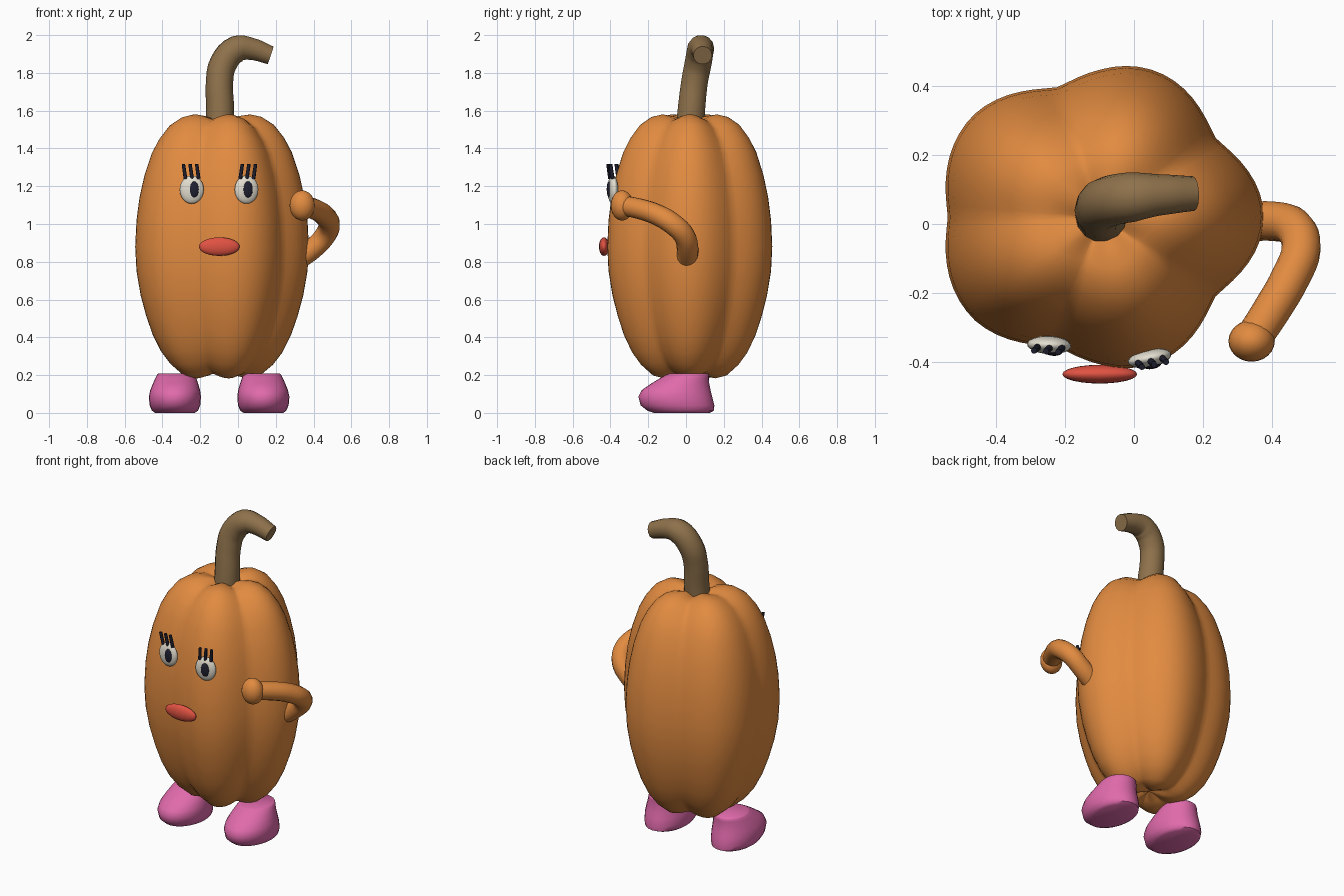
import bpy, bmesh, math
from mathutils import Matrix

if "Cube" in bpy.data.objects:
    bpy.data.objects.remove(bpy.data.objects["Cube"])


def material(name, rgb):
    m = bpy.data.materials.new(name)
    m.diffuse_color = (*rgb, 1)
    m.use_nodes = True
    m.node_tree.nodes["Principled BSDF"].inputs["Base Color"].default_value = m.diffuse_color
    return m


ORANGE = material("pumpkin orange", (0.76, 0.26, 0.052))
BROWN = material("stem brown", (0.27, 0.165, 0.07))
PINK = material("boot pink", (0.75, 0.145, 0.41))
WHITE = material("eye white", (0.77, 0.73, 0.63))
NAVY = material("dark navy", (0.014, 0.014, 0.03))
RED = material("lip red", (0.75, 0.085, 0.055))
CX, CY = -0.095, 0.02          # axis of the pumpkin


def finish(ob, mat, angle=50):
    ob.data.materials.clear()
    ob.data.materials.append(mat)
    bpy.ops.object.select_all(action='DESELECT')
    ob.select_set(True)
    bpy.context.view_layer.objects.active = ob
    bpy.ops.object.shade_smooth_by_angle(angle=math.radians(angle))
    return ob


def loft(name, rings, mat, angle=50):
    """Skin a stack of closed rings and cap both ends."""
    bm = bmesh.new()
    loops = [[bm.verts.new(p) for p in ring] for ring in rings]
    n = len(loops[0])
    for a, b in zip(loops, loops[1:]):
        for i in range(n):
            j = (i + 1) % n
            bm.faces.new((a[i], a[j], b[j], b[i]))
    bm.faces.new(loops[0][::-1])
    bm.faces.new(loops[-1])
    bmesh.ops.recalc_face_normals(bm, faces=bm.faces)
    me = bpy.data.meshes.new(name)
    bm.to_mesh(me)
    bm.free()
    ob = bpy.data.objects.new(name, me)
    bpy.context.collection.objects.link(ob)
    return finish(ob, mat, angle)


def ellipsoid(name, loc, size, mat, turn=0, segs=24):
    bpy.ops.mesh.primitive_uv_sphere_add(segments=segs, ring_count=segs // 2, radius=1)
    ob = bpy.context.object
    ob.name = name
    ob.data.transform(Matrix.Translation(loc) @ Matrix.Rotation(turn, 4, 'Z')
                      @ Matrix.Diagonal((*size, 1)))
    return finish(ob, mat, 180)


def tube(name, points, mat, resolution=5, steps=4):
    """Swept round tube through (x, y, z, radius) points."""
    cu = bpy.data.curves.new(name, 'CURVE')
    cu.dimensions = '3D'
    cu.bevel_depth = 1
    cu.bevel_resolution = resolution
    cu.resolution_u = steps
    cu.use_fill_caps = True
    sp = cu.splines.new('BEZIER')
    sp.bezier_points.add(len(points) - 1)
    for bp, (x, y, z, r) in zip(sp.bezier_points, points):
        bp.co = (x, y, z)
        bp.radius = r
        bp.handle_left_type = bp.handle_right_type = 'AUTO'
    ob = bpy.data.objects.new(name, cu)
    bpy.context.collection.objects.link(ob)
    bpy.ops.object.select_all(action='DESELECT')
    ob.select_set(True)
    bpy.context.view_layer.objects.active = ob
    bpy.ops.object.convert(target='MESH')
    return finish(bpy.context.object, mat)


# Pumpkin body: five lobes, grooves deepening slightly toward the poles
profile = [(0.01, 0.225), (0.08, 0.197), (0.15, 0.183), (0.21, 0.197), (0.28, 0.255),
           (0.33, 0.32), (0.375, 0.41), (0.41, 0.51), (0.44, 0.62), (0.463, 0.75),
           (0.47, 0.88), (0.463, 1.02), (0.447, 1.14), (0.42, 1.26), (0.38, 1.38),
           (0.34, 1.455), (0.285, 1.525), (0.22, 1.567), (0.16, 1.58), (0.09, 1.57),
           (0.01, 1.545)]
rings = []
for r, z in profile:
    pole = abs(z - 0.88) / 0.7
    ring = []
    for i in range(80):
        a = math.tau * i / 80
        c, s = math.cos(a), math.sin(a)
        left = max(0, -c)
        groove = 1 - abs(math.cos(2.5 * a)) ** 1.3
        if c < -0.75:
            groove *= 0.65          # shallower groove on the left side
        k = r * (1 - groove * (0.13 + 0.06 * pole ** 3))
        ring.append((CX + k * c * (1 + 0.03 * left),
                     CY + k * s * (0.953 + 0.037 * left),
                     z + (0.88 - z) * 0.035 * groove * pole ** 2))
    rings.append(ring)
loft("pumpkin_body", rings, ORANGE, 80)

# Bent stem
tube("stem", [(-0.095, 0.02, 1.50, 0.076), (-0.095, 0.03, 1.62, 0.074),
              (-0.098, 0.045, 1.75, 0.072), (-0.078, 0.064, 1.85, 0.073),
              (-0.005, 0.078, 1.927, 0.072), (0.07, 0.084, 1.927, 0.06),
              (0.172, 0.088, 1.893, 0.05)], BROWN)

# Single bent arm with a round hand
tube("arm", [(0.32, 0.005, 0.815, 0.057), (0.40, 0.008, 0.873, 0.057),
             (0.462, -0.01, 0.94, 0.057), (0.483, -0.07, 1.00, 0.057),
             (0.452, -0.155, 1.05, 0.056), (0.40, -0.245, 1.08, 0.055),
             (0.345, -0.33, 1.098, 0.053)], ORANGE)
ellipsoid("hand", (0.34, -0.338, 1.098), (0.067, 0.06, 0.08), ORANGE)

# Boots: (height, front y, back y, half width)
boot = [(0, -0.17, 0.125, 0.105), (0.012, -0.205, 0.148, 0.122), (0.04, -0.24, 0.15, 0.134),
        (0.085, -0.252, 0.139, 0.138), (0.12, -0.235, 0.13, 0.132), (0.155, -0.185, 0.123, 0.12),
        (0.185, -0.135, 0.122, 0.108), (0.202, -0.105, 0.122, 0.1), (0.208, -0.09, 0.115, 0.094)]
for side, label in ((-1, "left"), (1, "right")):
    rings = []
    for z, y0, y1, w in boot:
        mid, half = (y0 + y1) / 2, (y1 - y0) / 2
        x0 = -0.1 + side * (0.234 - 0.06 * max(0, z - 0.1))
        rings.append([(x0 + w * math.cos(math.tau * i / 28),
                       mid + half * math.sin(math.tau * i / 28), z) for i in range(28)])
    loft(label + "_boot", rings, PINK)

# Eyes with pupils and three lashes each
for label, x, y, turn, px in (("left", -0.245, -0.35, -0.05, 0.012),
                              ("right", 0.045, -0.388, 0.2, 0.008)):
    ellipsoid(label + "_eye", (x, y, 1.182), (0.064, 0.026, 0.075), WHITE, turn)
    ellipsoid(label + "_pupil", (x + px, y - 0.02, 1.183), (0.026, 0.011, 0.043), NAVY, turn, 16)
    for i in (-1, 0, 1):
        lx = x + i * 0.035
        ly = y - 0.012 + i * 0.035 * math.tan(turn)
        lean = -0.009 if x < 0 else 0.013
        tube(f"{label}_lash_{i + 2}", [(lx + 0.002, ly + 0.005, 1.24, 0.01),
                                       (lx + lean, ly - 0.006, 1.317, 0.009)], NAVY, 2, 1)

# Lips
ellipsoid("lips", (-0.099, -0.434, 0.88), (0.108, 0.027, 0.049), RED)
